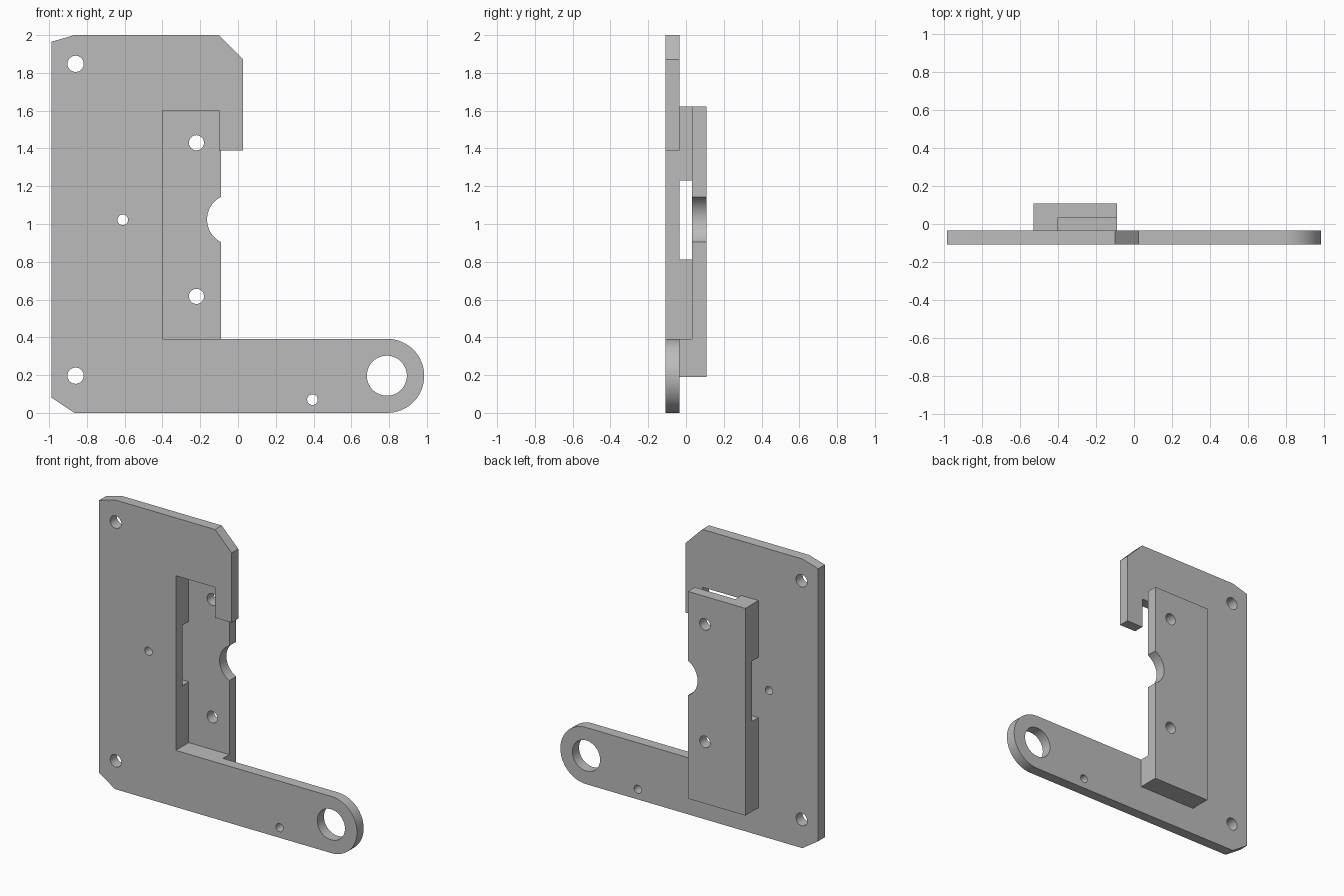
import bpy
import bmesh
from math import cos, sin, pi, asin
from mathutils import Matrix

cube = bpy.data.objects.get("Cube")
if cube:
    bpy.data.objects.remove(cube, do_unlink=True)

grey = bpy.data.materials.new("plain grey")
grey.use_nodes = True
colour = (0.5, 0.5, 0.5, 1)
grey.diffuse_color = colour
grey.node_tree.nodes["Principled BSDF"].inputs["Base Color"].default_value = colour


def arc(cx, cz, r, start, end, steps):
    """Points along an arc in the XZ plane."""
    angles = [start + (end - start) * i / steps for i in range(steps + 1)]
    return [(cx + r * cos(a), cz + r * sin(a)) for a in angles]


def circle(cx, cz, r, steps=48):
    return arc(cx, cz, r, 0, 2 * pi, steps)[:-1]


def plate(name, y0, y1, outline, holes=()):
    """Extrude an XZ outline with round holes from y0 to y1."""
    curve = bpy.data.curves.new(name, "CURVE")
    curve.dimensions = "2D"
    curve.fill_mode = "BOTH"
    curve.extrude = (y1 - y0) / 2
    for loop in [outline] + [circle(*h) for h in holes]:
        spline = curve.splines.new("POLY")
        spline.points.add(len(loop) - 1)
        for point, (x, z) in zip(spline.points, loop):
            point.co = (x, z, 0, 1)
        spline.use_cyclic_u = True
    obj = bpy.data.objects.new(name, curve)
    bpy.context.collection.objects.link(obj)
    bpy.ops.object.select_all(action="DESELECT")
    obj.select_set(True)
    bpy.context.view_layer.objects.active = obj
    bpy.ops.object.convert(target="MESH")
    obj = bpy.context.object
    mesh = obj.data
    bm = bmesh.new()
    bm.from_mesh(mesh)
    bmesh.ops.remove_doubles(bm, verts=bm.verts, dist=0.0001)
    # Stand the flat profile upright
    bm.transform(Matrix.Translation((0, (y0 + y1) / 2, 0)) @ Matrix.Rotation(pi / 2, 4, "X"))
    bmesh.ops.recalc_face_normals(bm, faces=bm.faces)
    bm.to_mesh(mesh)
    bm.free()
    mesh.materials.clear()
    mesh.materials.append(grey)
    bpy.ops.object.shade_smooth_by_angle(angle=pi / 6)
    return obj


# Depth of the three layers
front, mid_front, mid_back, back = -0.108, -0.035, 0.033, 0.108

# Front plate: tall body, hook at the top and rounded arm at the bottom
outline = [(-0.987, 0.08), (-0.866, 0)]
outline += arc(0.79, 0.196, 0.196, -pi / 2, pi / 2, 32)
outline += [(-0.4, 0.392), (-0.4, 1.6), (-0.1, 1.6), (-0.1, 1.39), (0.027, 1.39),
            (0.027, 1.872), (-0.1, 2), (-0.866, 2), (-0.987, 1.965)]
plate("front_plate", front, mid_front, outline,
      [(-0.86, 1.848, 0.043), (-0.86, 0.197, 0.043), (-0.61, 1.022, 0.028),
       (0.394, 0.07, 0.028), (0.788, 0.197, 0.106)])

# Back plate with a round bite in its edge
left, right, bottom, top = -0.53, -0.09, 0.19, 1.623
half = asin(0.12 / 0.134)
outline = [(left, bottom), (right, bottom)]
outline += arc(-0.03, 1.024, 0.134, pi + half, pi - half, 24)
outline += [(right, top), (left, top)]
plate("back_plate", mid_back, back, outline,
      [(-0.22, 1.43, 0.04), (-0.22, 0.617, 0.04)])

# Spacers between the plates, leaving a slot in the middle
inner = -0.4
plate("lower_spacer", mid_front, mid_back,
      [(left, bottom), (right, bottom), (right, 0.392), (inner, 0.392),
       (inner, 0.813), (left, 0.813)])
plate("upper_spacer", mid_front, mid_back,
      [(left, 1.23), (inner, 1.23), (inner, top), (left, top)])
